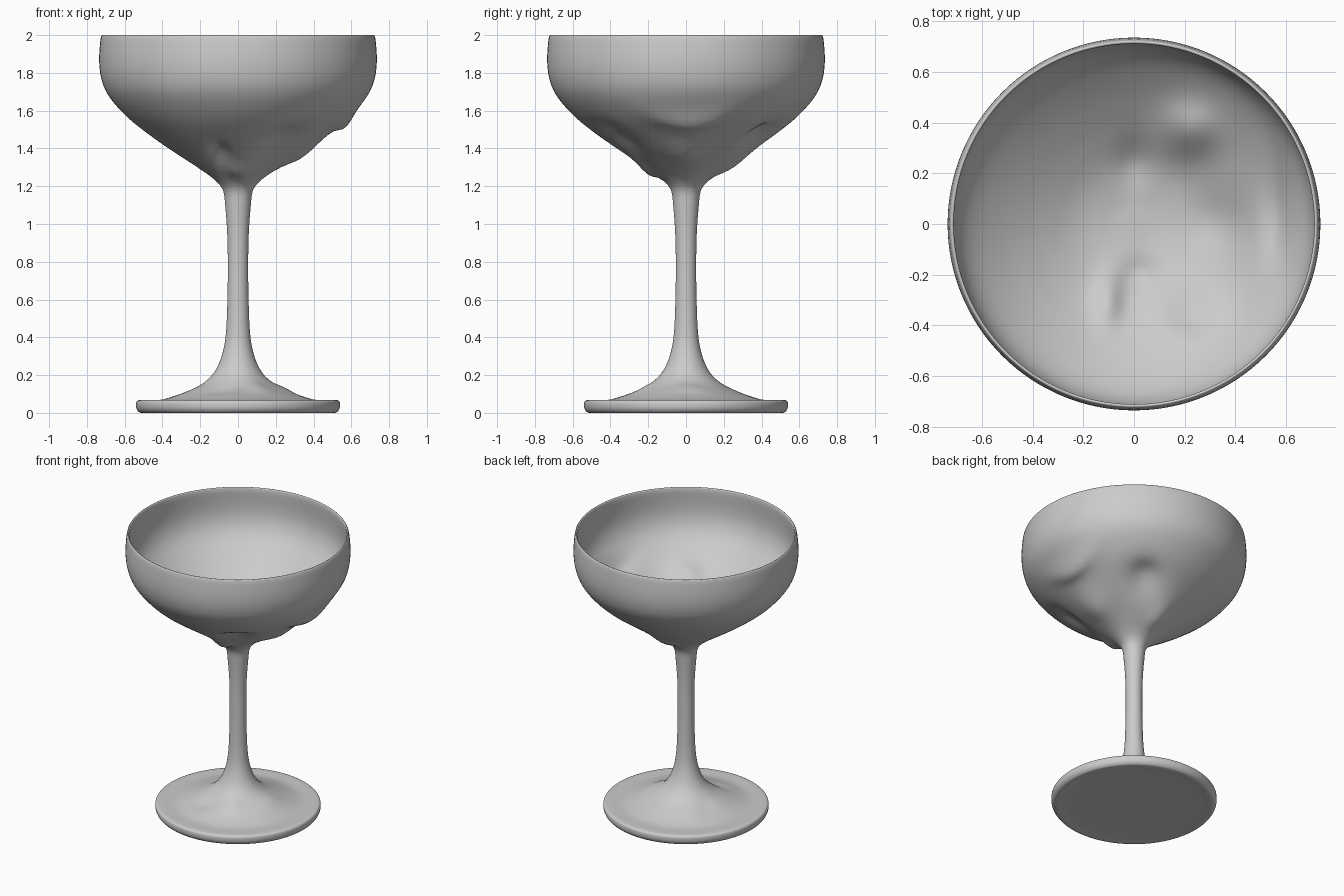
import bpy, bmesh, math
from mathutils import Vector

cube = bpy.data.objects.get("Cube")
if cube:
    bpy.data.objects.remove(cube)

SIDES = 128
STEPS = 4

# Profiles as (radius, height)
FOOT_AND_STEM = [(0, 0.005), (0.45, 0.005), (0.515, 0), (0.533, 0.014), (0.54, 0.035),
                 (0.537, 0.06), (0.52, 0.068), (0.42, 0.068), (0.35, 0.085),
                 (0.27, 0.115), (0.19, 0.155), (0.13, 0.21), (0.09, 0.29),
                 (0.066, 0.4), (0.056, 0.6), (0.054, 0.8), (0.057, 0.95), (0.068, 1.1)]
BOWL_OUTSIDE = [(0.08, 1.18), (0.125, 1.235), (0.23, 1.31), (0.36, 1.395), (0.48, 1.48),
                (0.58, 1.56), (0.66, 1.645), (0.705, 1.715), (0.728, 1.79),
                (0.735, 1.87), (0.73, 1.96), (0.724, 1.994)]
BOWL_INSIDE = [(0.718, 2.0), (0.711, 1.994), (0.715, 1.87), (0.708, 1.79), (0.682, 1.715),
               (0.635, 1.65), (0.555, 1.575), (0.46, 1.5), (0.35, 1.425),
               (0.23, 1.36), (0.1, 1.325), (0, 1.32)]

# Dents in the glass: x, y, width x, width y, lift
BOWL_DENTS = [(0.22, 0.37, 0.11, 0.1, 0.06), (0.23, -0.35, 0.11, 0.09, 0.05),
              (-0.1, -0.3, 0.05, 0.09, 0.045), (0.57, 0.04, 0.05, 0.2, -0.04),
              (0.34, 0, 0.1, 0.12, -0.03), (0, 0.25, 0.07, 0.09, -0.025),
              (0.02, -0.2, 0.07, 0.06, -0.03)]
FOOT_DENTS = [(-0.08, -0.24, 0.08, 0.05, -0.012), (0.1, -0.2, 0.06, 0.05, 0.012),
              (0.24, 0.02, 0.05, 0.1, 0.01), (-0.22, 0.1, 0.06, 0.08, -0.01)]


def smooth_profile(points):
    """Run a Catmull-Rom curve through the points."""
    pts = [Vector(p) for p in points]
    pts = [pts[0]] + pts + [pts[-1]]
    out = []
    for a, b, c, d in zip(pts, pts[1:], pts[2:], pts[3:]):
        lengths = [max((q - p).length, 1e-4) for p, q in ((a, b), (b, c), (c, d))]
        # Limited tangents keep the rounded edges crisp
        m1 = (c - a) * (lengths[1] / (lengths[0] + lengths[1]))
        m2 = (d - b) * (lengths[1] / (lengths[1] + lengths[2]))
        for i in range(STEPS):
            t = i / STEPS
            out.append(b * (2*t**3 - 3*t**2 + 1) + m1 * (t**3 - 2*t**2 + t)
                       + c * (3*t**2 - 2*t**3) + m2 * (t**3 - t**2))
    out.append(pts[-1])
    return [(max(p.x, 0), p.y) for p in out]


def lift(x, y, dents):
    return sum(h * math.exp(-((x - cx) / wx)**2 - ((y - cy) / wy)**2)
               for cx, cy, wx, wy, h in dents)


# Whole glass turned as one surface, then gently dented
bm = bmesh.new()
rings = []
for r, z in smooth_profile(FOOT_AND_STEM + BOWL_OUTSIDE + BOWL_INSIDE):
    ring = []
    for i in range(SIDES):
        a = math.tau * i / SIDES
        x, y = r * math.cos(a), r * math.sin(a)
        dz = 0
        if z > 1.2:
            dz = lift(x, y, BOWL_DENTS) * min(1, (z - 1.2) / 0.08) * max(0, min(1, (1.8 - z) / 0.15))
        elif 0.075 < z < 0.3:
            dz = lift(x, y, FOOT_DENTS)
        ring.append(bm.verts.new((x, y, z + dz)))
    rings.append(ring)
for low, high in zip(rings, rings[1:]):
    for i in range(SIDES):
        j = (i + 1) % SIDES
        bm.faces.new((low[i], low[j], high[j], high[i]))
bmesh.ops.remove_doubles(bm, verts=bm.verts, dist=1e-5)
bmesh.ops.recalc_face_normals(bm, faces=bm.faces)

mesh = bpy.data.meshes.new("coupe_glass")
bm.to_mesh(mesh)
bm.free()
glass = bpy.data.objects.new("coupe_glass", mesh)
bpy.context.collection.objects.link(glass)

# Plain pale grey
grey = bpy.data.materials.new("pale_grey")
grey.use_nodes = True
colour = (0.6, 0.6, 0.6, 1)
grey.diffuse_color = colour
grey.node_tree.nodes["Principled BSDF"].inputs["Base Color"].default_value = colour
mesh.materials.append(grey)

bpy.ops.object.select_all(action="DESELECT")
glass.select_set(True)
bpy.context.view_layer.objects.active = glass
bpy.ops.object.shade_smooth_by_angle(angle=math.radians(40))
